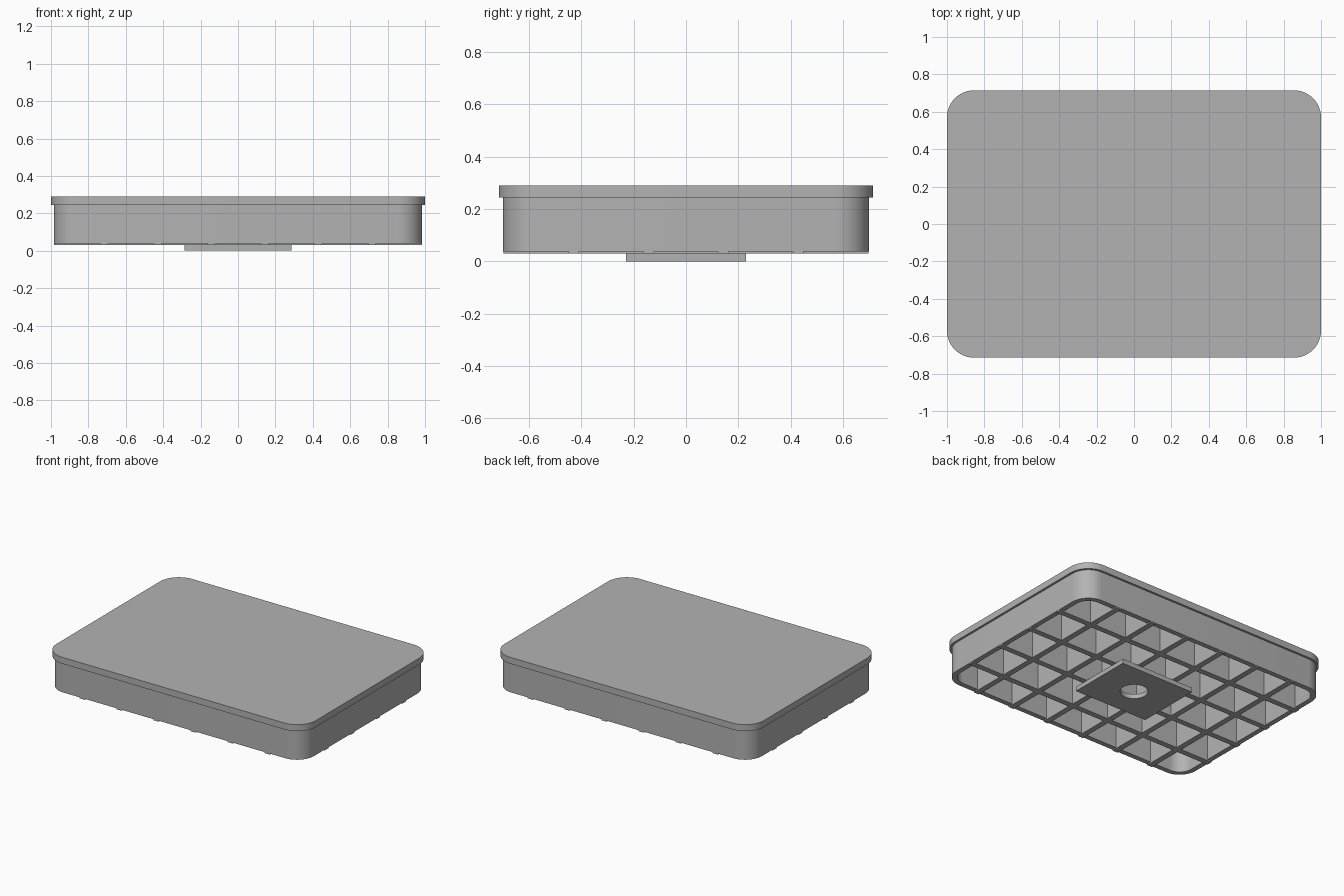
import bpy, bmesh, math

cube = bpy.data.objects.get("Cube")
if cube:
    bpy.data.objects.remove(cube, do_unlink=True)

grey = bpy.data.materials.new("plain grey")
grey.use_nodes = True
grey.diffuse_color = (0.45, 0.45, 0.45, 1)
grey.node_tree.nodes["Principled BSDF"].inputs["Base Color"].default_value = grey.diffuse_color

PITCH = 2 / 7      # spacing of the rib grid
RIB = 0.04         # rib thickness
CEILING = 0.245    # underside of the lid


def rounded_rect(hx, hy, r, steps=12):
    pts = []
    for i, (sx, sy) in enumerate([(1, 1), (-1, 1), (-1, -1), (1, -1)]):
        for k in range(steps + 1):
            a = math.pi / 2 * (i + k / steps)
            pts.append((sx * (hx - r) + r * math.cos(a), sy * (hy - r) + r * math.sin(a)))
    return pts


def finish(name, bm):
    bmesh.ops.recalc_face_normals(bm, faces=bm.faces)
    mesh = bpy.data.meshes.new(name)
    bm.to_mesh(mesh)
    bm.free()
    mesh.materials.append(grey)
    obj = bpy.data.objects.new(name, mesh)
    bpy.context.collection.objects.link(obj)
    bpy.ops.object.select_all(action='DESELECT')
    obj.select_set(True)
    bpy.context.view_layer.objects.active = obj
    bpy.ops.object.shade_smooth_by_angle(angle=math.radians(30))
    return obj


def slab(name, outline, z0, z1):
    bm = bmesh.new()
    face = bm.faces.new([bm.verts.new((x, y, z0)) for x, y in outline])
    new = bmesh.ops.extrude_face_region(bm, geom=[face])["geom"]
    bmesh.ops.translate(bm, vec=(0, 0, z1 - z0),
                        verts=[v for v in new if isinstance(v, bmesh.types.BMVert)])
    return finish(name, bm)


def ring(name, outer, inner, z0, z1):
    # Closed band between two outlines with equal point counts
    bm = bmesh.new()
    loops = [[bm.verts.new((x, y, z)) for x, y in outline]
             for outline, z in ((outer, z0), (outer, z1), (inner, z1), (inner, z0))]
    n = len(outer)
    for a, b in zip(loops, loops[1:] + loops[:1]):
        for i in range(n):
            j = (i + 1) % n
            bm.faces.new((a[i], a[j], b[j], b[i]))
    return finish(name, bm)


def box(name, x, y, hx, hy, z0, z1):
    return slab(name, [(x - hx, y - hy), (x + hx, y - hy), (x + hx, y + hy), (x - hx, y + hy)], z0, z1)


# Lid and the slightly inset side wall
slab("lid", rounded_rect(1, 0.715, 0.145), CEILING, 0.29)
ring("side_wall", rounded_rect(0.985, 0.7, 0.13), rounded_rect(0.95, 0.665, 0.095), 0.038, CEILING)

# Rib grid under the lid, standing just below the wall
for i in range(6):
    box(f"cross_rib_{i + 1}", (i - 2.5) * PITCH, 0, RIB / 2, 0.698, 0.03, CEILING)
for i in range(4):
    box(f"long_rib_{i + 1}", 0, (i - 1.5) * PITCH, 0.983, RIB / 2, 0.03, CEILING)

# Mounting plate with a round hole opening into the middle cell
HX, HY, HOLE, STEPS = 0.285, 0.23, 0.088, 48
corner = math.atan2(HY, HX)
angles = sorted([2 * math.pi * k / STEPS for k in range(STEPS)]
                + [corner, math.pi - corner, math.pi + corner, 2 * math.pi - corner])
plate_edge, hole_edge = [], []
for a in angles:
    c, s = math.cos(a), math.sin(a)
    reach = min(HX / max(abs(c), 1e-6), HY / max(abs(s), 1e-6))
    plate_edge.append((c * reach, s * reach))
    hole_edge.append((c * HOLE, s * HOLE))
ring("mounting_plate", plate_edge, hole_edge, 0, 0.032)
